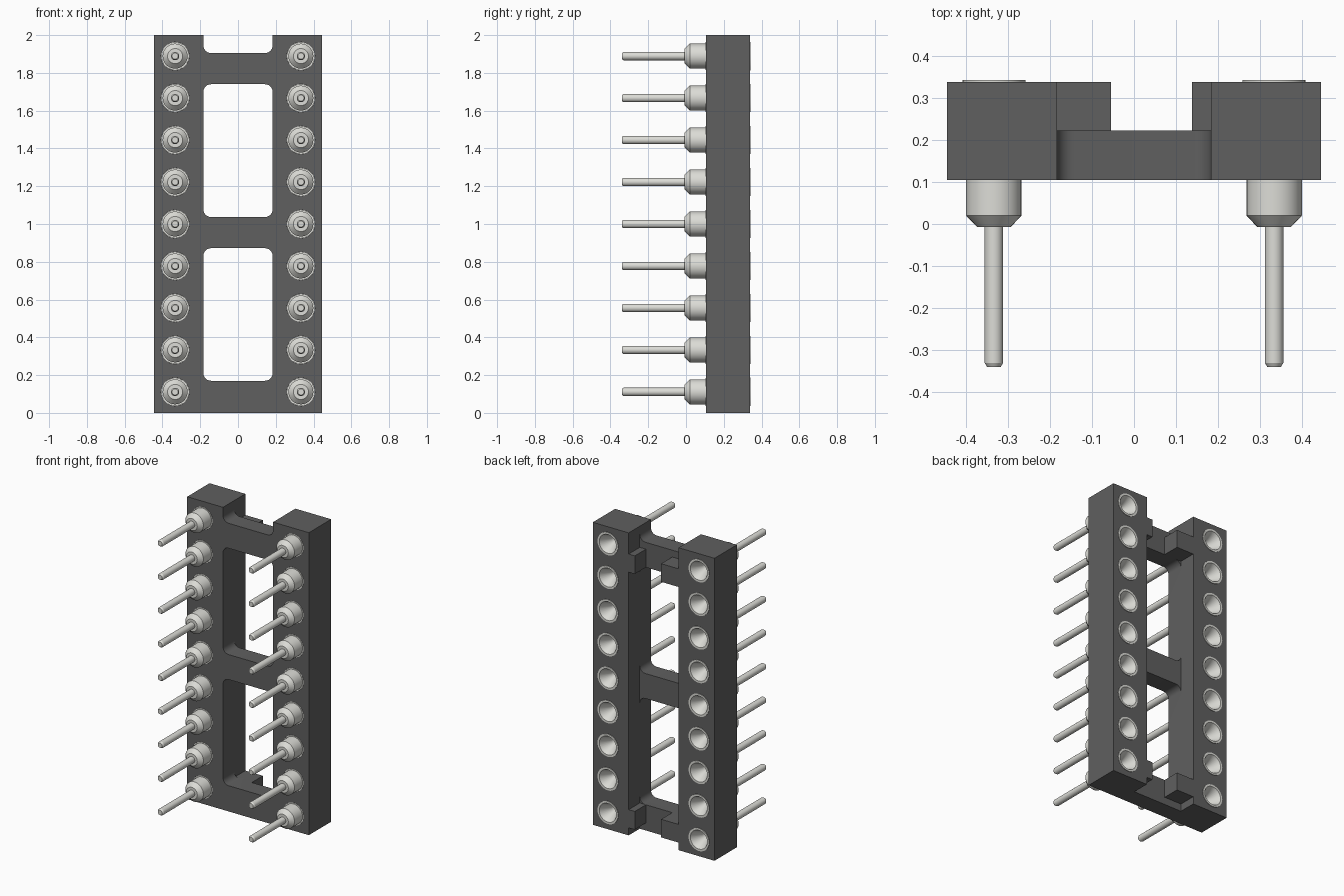
import bpy, bmesh, math

if "Cube" in bpy.data.objects:
    bpy.data.objects.remove(bpy.data.objects["Cube"])

FRONT, BAR, BACK = 0.105, 0.222, 0.338   # depth levels of the frame
W = 0.183                                # half width of the openings
PIN_X, PITCH = 0.333, 2 / 9
SEG = 28


def material(name, color):
    m = bpy.data.materials.new(name)
    m.diffuse_color = color
    m.use_nodes = True
    m.node_tree.nodes["Principled BSDF"].inputs["Base Color"].default_value = m.diffuse_color
    return m


def new_object(name, bm, mat=None):
    bmesh.ops.recalc_face_normals(bm, faces=bm.faces)
    me = bpy.data.meshes.new(name)
    bm.to_mesh(me)
    bm.free()
    ob = bpy.data.objects.new(name, me)
    bpy.context.collection.objects.link(ob)
    if mat:
        me.materials.append(mat)
    return ob


def prism(name, loops, y0, y1, mat=None):
    """Extrude one or more x/z outlines along y."""
    bm = bmesh.new()
    for loop in loops:
        f = bm.faces.new([bm.verts.new((x, y0, z)) for x, z in loop])
        res = bmesh.ops.extrude_face_region(bm, geom=[f], use_keep_orig=True)
        for v in res["geom"]:
            if isinstance(v, bmesh.types.BMVert):
                v.co.y = y1
    return new_object(name, bm, mat)


def arc(cx, cz, r, a0, a1, n=6):
    return [(cx + r * math.cos(math.radians(a0 + (a1 - a0) * i / n)),
             cz + r * math.sin(math.radians(a0 + (a1 - a0) * i / n))) for i in range(n + 1)]


def window(z0, z1, r=0.04):
    x = W - r
    return (arc(-x, z0 + r, r, 180, 270) + arc(x, z0 + r, r, 270, 360)
            + arc(x, z1 - r, r, 0, 90) + arc(-x, z1 - r, r, 90, 180))


def smooth(ob):
    bpy.ops.object.select_all(action='DESELECT')
    ob.select_set(True)
    bpy.context.view_layer.objects.active = ob
    bpy.ops.object.shade_smooth_by_angle(angle=math.radians(30))


def cut(ob, cutter):
    mod = ob.modifiers.new("cut", 'BOOLEAN')
    mod.operation, mod.solver, mod.object = 'DIFFERENCE', 'EXACT', cutter
    bpy.context.view_layer.objects.active = ob
    bpy.ops.object.modifier_apply(modifier=mod.name)
    bpy.data.objects.remove(cutter)


plastic = material("dark_plastic", (0.115, 0.115, 0.115, 1))
metal = material("tin_metal", (0.72, 0.72, 0.68, 1))
pin_spots = [(s * PIN_X, (i + 0.5) * PITCH) for s in (-1, 1) for i in range(9)]

# Frame: outline with an open notch at the top end
r = 0.04
notch = arc(W - r, 1.905 + r, r, 360, 270) + arc(-W + r, 1.905 + r, r, 270, 180)
outline = [(-0.445, 0), (0.445, 0), (0.445, 2), (W, 2)] + notch + [(-W, 2), (-0.445, 2)]
frame = prism("socket_frame", [outline], FRONT, BACK, plastic)

# Two rounded windows
cut(frame, prism("window_cutter", [window(0.17, 0.872), window(1.037, 1.74)], 0, 0.5))

# Rear channel that lowers the crossbars but leaves tabs at both ends


def channel_side(wall, tab):
    return [(wall, -0.1), (wall, 0.05), (tab, 0.05), (tab, 0.21), (wall, 0.21),
            (wall, 1.70), (tab, 1.70), (tab, 1.86), (wall, 1.86), (wall, 2.1)]


# the tabs stop where the windows begin
def trim(pts):
    swap = {0.21: 0.17, 1.70: 1.74}
    return [(x, swap.get(z, z)) for x, z in pts]


channel = trim(channel_side(W, 0.138)) + trim(channel_side(-W, -0.055))[::-1]
cut(frame, prism("channel_cutter", [channel], BAR, 0.5))

# Pin holes
holes = [arc(x, z, 0.074, 0, 360 - 360 / SEG, SEG - 1) for x, z in pin_spots]
cut(frame, prism("hole_cutter", holes, 0, 0.5))
smooth(frame)

# Turned contact pin: tail, collar, barrel, rear rim and funnel
profile = [(0, -0.34), (0.016, -0.34), (0.022, -0.33), (0.022, -0.007), (0.04, -0.007),
           (0.066, 0.02), (0.066, 0.104), (0.0735, 0.104), (0.0735, 0.338), (0.075, 0.338),
           (0.075, 0.342), (0.062, 0.342), (0.024, 0.27), (0.024, 0.15), (0, 0.15)]
bm = bmesh.new()
vs = [bm.verts.new((rad, y, 0)) for rad, y in profile]
es = [bm.edges.new(p) for p in zip(vs, vs[1:])]
bmesh.ops.spin(bm, geom=vs + es, cent=(0, 0, 0), axis=(0, 1, 0),
               angle=math.tau, steps=SEG, use_merge=True)
bmesh.ops.remove_doubles(bm, verts=bm.verts, dist=1e-5)
pin = new_object("contact_pin", bm, metal)
smooth(pin)

# Two rows of nine pins
for k, (x, z) in enumerate(pin_spots):
    ob = pin if k == 0 else pin.copy()
    ob.location = (x, 0, z)
    if k:
        bpy.context.collection.objects.link(ob)
